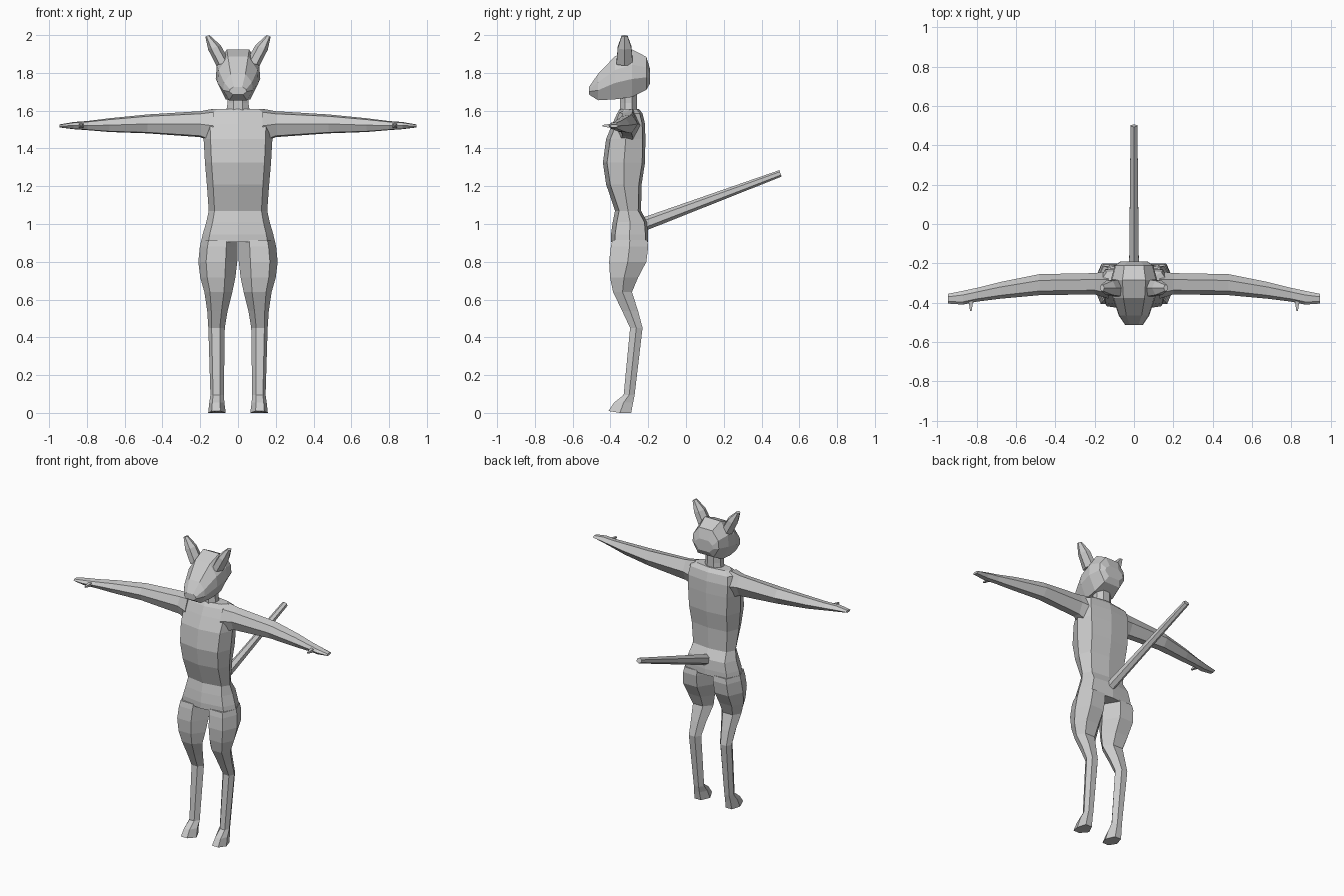
import bpy, bmesh, math
from mathutils import Vector

grey = bpy.data.materials.new("plain grey")
grey.diffuse_color = (0.6, 0.6, 0.6, 1)


def loft(name, rings, mirror=False):
    """Skin a list of equal-sized point rings, cap both ends, keep faces flat."""
    bm = bmesh.new()
    vr = [[bm.verts.new(p) for p in r] for r in rings]
    n = len(vr[0])
    for a, b in zip(vr, vr[1:]):
        for i in range(n):
            j = (i + 1) % n
            bm.faces.new((a[i], a[j], b[j], b[i]))
    bm.faces.new(vr[0][::-1])
    bm.faces.new(vr[-1])
    bmesh.ops.recalc_face_normals(bm, faces=bm.faces[:])
    me = bpy.data.meshes.new(name)
    bm.to_mesh(me)
    bm.free()
    me.materials.append(grey)
    ob = bpy.data.objects.new(name, me)
    bpy.context.collection.objects.link(ob)
    if mirror:
        ob.modifiers.new("mirror", 'MIRROR')
    return ob


def torso_ring(z, hw, yf, yb):
    ym = (yf + yb) / 2
    half = [(0.8 * hw, yf + 0.022), (hw, ym), (0.8 * hw, yb - 0.015)]
    pts = [(0, yf)] + half + [(0, yb)] + [(-x, y) for x, y in half[::-1]]
    return [(x, y, z) for x, y in pts]


# torso: z, half width, front y, back y
loft("torso", [torso_ring(*r) for r in [
    (0.905, 0.196, -0.397, -0.20), (0.945, 0.187, -0.397, -0.20),
    (1.01, 0.168, -0.388, -0.205), (1.07, 0.155, -0.376, -0.238),
    (1.21, 0.165, -0.423, -0.235), (1.325, 0.175, -0.44, -0.217),
    (1.45, 0.182, -0.423, -0.215), (1.53, 0.185, -0.39, -0.217),
    (1.585, 0.175, -0.365, -0.23), (1.61, 0.13, -0.35, -0.25)]])


def leg_ring(z, xi, xo, yf, yb, toe=0.0):
    w, ym = xo - xi, (yf + yb) / 2
    return [(xi + 0.3 * w, yf, z + toe), (xi + 0.8 * w, yf, z + toe), (xo, ym, z),
            (xi + 0.8 * w, yb, z), (xi + 0.3 * w, yb, z), (xi, ym, z)]


# legs and feet: z, inner x, outer x, front y, back y, front lift
loft("leg", [leg_ring(*r) for r in [
    (0.0, 0.065, 0.158, -0.41, -0.29, 0.01), (0.055, 0.072, 0.152, -0.38, -0.28),
    (0.095, 0.075, 0.146, -0.33, -0.272), (0.45, 0.07, 0.157, -0.296, -0.23),
    (0.54, 0.055, 0.163, -0.338, -0.254), (0.64, 0.03, 0.178, -0.386, -0.286),
    (0.716, 0.014, 0.2, -0.402, -0.254), (0.80, 0.004, 0.21, -0.407, -0.21),
    (0.88, 0.002, 0.202, -0.398, -0.2), (0.915, 0.001, 0.194, -0.39, -0.205)]], True)


def arm_ring(x, yf, yb, lo, hi):
    w, zm = yb - yf, (lo + hi) / 2
    return [(x, yf, zm), (x, yf + 0.2 * w, hi - 0.1 * (hi - lo)), (x, yf + 0.7 * w, hi),
            (x, yb, zm), (x, yf + 0.7 * w, lo), (x, yf + 0.2 * w, lo + 0.05 * (hi - lo))]


# arms and flat hands: x, front y, back y, low z, high z
loft("arm", [arm_ring(*r) for r in [
    (0.13, -0.38, -0.24, 1.43, 1.61), (0.20, -0.358, -0.25, 1.46, 1.597),
    (0.48, -0.362, -0.255, 1.48, 1.58), (0.68, -0.38, -0.295, 1.487, 1.56),
    (0.80, -0.395, -0.325, 1.497, 1.545), (0.87, -0.41, -0.34, 1.502, 1.54),
    (0.945, -0.405, -0.355, 1.511, 1.527)]], True)

# thumbs: small tapered spikes
loft("thumb", [[(0.83 + sx * r, y, 1.52 + sz * r)
                for sx, sz in ((-1, -1), (1, -1), (1, 1), (-1, 1))]
               for y, r in ((-0.375, 0.014), (-0.41, 0.009), (-0.443, 0.004))], True)

# neck
loft("neck", [[(hw * math.cos(a), -0.305 + 0.048 * math.sin(a), z)
               for a in [math.radians(22.5 + 45 * i) for i in range(8)]]
              for z, hw in ((1.58, 0.07), (1.64, 0.06), (1.72, 0.06))])


def head_ring(y, hw, lo, hi):
    h = hi - lo
    side = [(0.5 * hw, hi), (0.95 * hw, lo + 0.68 * h), (hw, lo + 0.38 * h), (0.6 * hw, lo)]
    return [(x, y, z) for x, z in side + [(-x, z) for x, z in side[::-1]]]


# head and muzzle: y, half width, low z, high z
loft("head", [head_ring(*r) for r in [
    (-0.513, 0.045, 1.685, 1.726), (-0.465, 0.078, 1.655, 1.795),
    (-0.376, 0.108, 1.66, 1.888), (-0.286, 0.118, 1.672, 1.924),
    (-0.21, 0.098, 1.71, 1.885), (-0.19, 0.068, 1.745, 1.82)]])

# ears: centre x, z, half width, half depth
loft("ear", [[(cx + hx * math.cos(a), -0.325 + hy * math.sin(a), z - 0.35 * hx * math.cos(a))
              for a in [math.radians(60 * i) for i in range(6)]]
             for cx, z, hx, hy in ((0.08, 1.85, 0.035, 0.05), (0.125, 1.935, 0.033, 0.042),
                                   (0.162, 1.996, 0.011, 0.018))], True)

# tail: straight tapered six-sided rod
up = Vector((0, -0.27, 0.71)).normalized()
loft("tail", [[Vector((0, y, z)) + Vector((r * math.cos(a), 0, 0)) + up * rz * math.sin(a)
               for a in [math.radians(30 + 60 * i) for i in range(6)]]
              for y, z, r, rz in ((-0.26, 0.985, 0.029, 0.036), (0.50, 1.268, 0.02, 0.018))])
